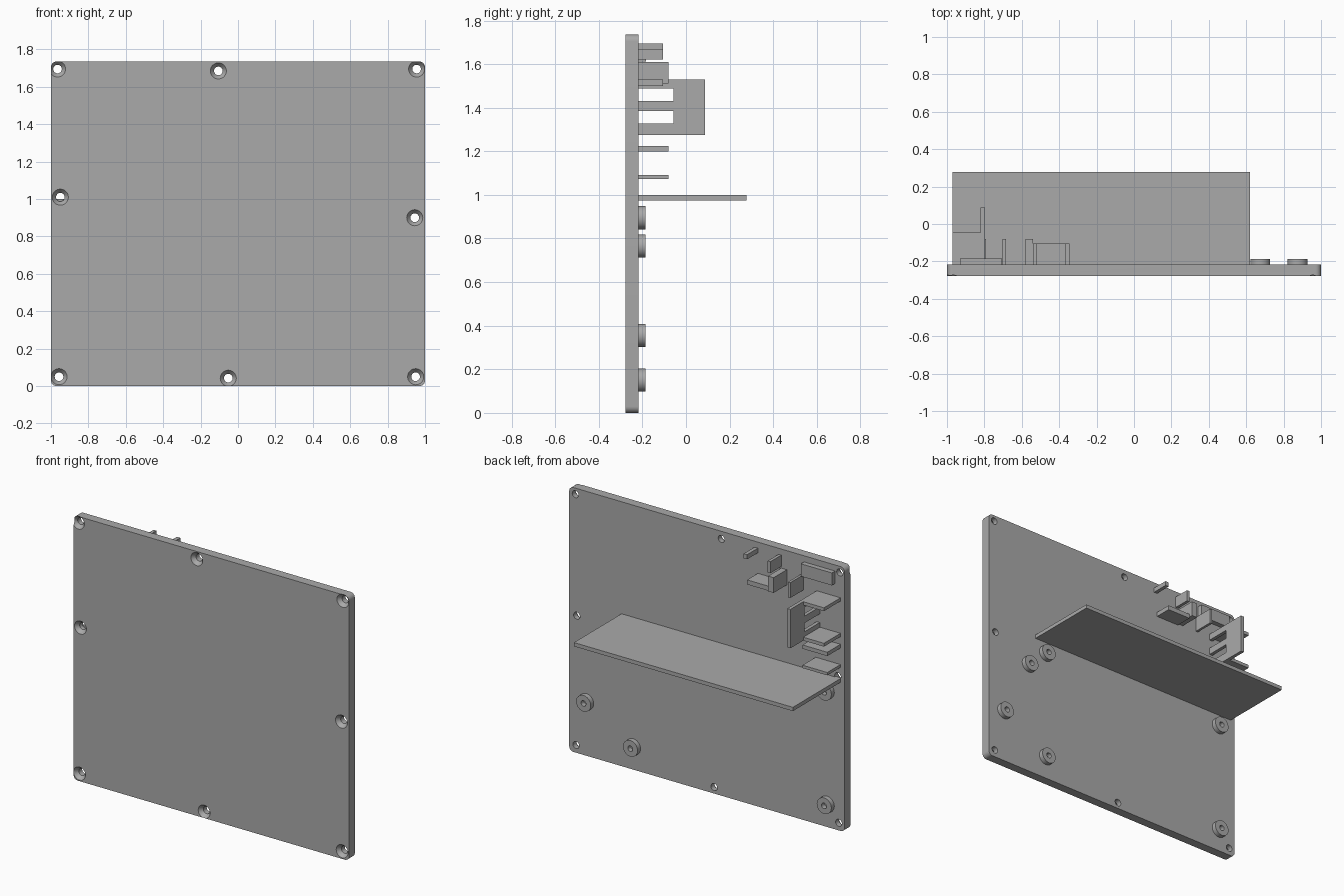
import bpy, bmesh, math

if "Cube" in bpy.data.objects:
    bpy.data.objects.remove(bpy.data.objects["Cube"], do_unlink=True)

FRONT, BACK = -0.277, -0.217   # faces of the panel along y
HEIGHT = 1.735

grey = bpy.data.materials.new("plain grey")
grey.use_nodes = True
grey.diffuse_color = (0.4, 0.4, 0.4, 1)
grey.node_tree.nodes["Principled BSDF"].inputs["Base Color"].default_value = (0.4, 0.4, 0.4, 1)


def make_object(name, bm):
    bmesh.ops.recalc_face_normals(bm, faces=bm.faces)
    mesh = bpy.data.meshes.new(name)
    bm.to_mesh(mesh)
    bm.free()
    mesh.materials.append(grey)
    obj = bpy.data.objects.new(name, mesh)
    bpy.context.collection.objects.link(obj)
    return obj


def add_box(bm, x0, x1, y0, y1, z0, z1):
    verts = bmesh.ops.create_cube(bm, size=1)["verts"]
    for v in verts:
        v.co.x = x1 if v.co.x > 0 else x0
        v.co.y = y1 if v.co.y > 0 else y0
        v.co.z = z1 if v.co.z > 0 else z0


def box(name, x0, x1, z0, z1, y1, y0=BACK - 0.01):
    bm = bmesh.new()
    add_box(bm, x0, x1, y0, y1, z0, z1)
    return make_object(name, bm)


def lathe(bm, profile, cx, cz, ring=False, steps=32):
    """Turn a (radius, y) profile about a y axis; a ring closes on itself."""
    loops = []
    for r, y in profile:
        loops.append([bm.verts.new((cx + r * math.cos(i * math.tau / steps), y,
                                    cz + r * math.sin(i * math.tau / steps)))
                      for i in range(steps)])
    pairs = list(zip(loops, loops[1:]))
    if ring:
        pairs.append((loops[-1], loops[0]))
    else:
        bm.faces.new(loops[0])
        bm.faces.new(loops[-1])
    for a, b in pairs:
        for i in range(steps):
            j = (i + 1) % steps
            bm.faces.new((a[i], a[j], b[j], b[i]))


def smooth(obj):
    bpy.ops.object.select_all(action="DESELECT")
    obj.select_set(True)
    bpy.context.view_layer.objects.active = obj
    bpy.ops.object.shade_smooth_by_angle(angle=math.radians(30))


# Panel with rounded corners
bm = bmesh.new()
add_box(bm, -1, 1, FRONT, BACK, 0, HEIGHT)
corners = [e for e in bm.edges if abs(e.verts[0].co.y - e.verts[1].co.y) > 0.01]
bmesh.ops.bevel(bm, geom=corners, offset=0.03, segments=6, profile=0.5, affect="EDGES")
panel = make_object("panel", bm)

# Countersunk screw holes
holes = [(-0.965, 1.695), (0.955, 1.695), (-0.105, 1.685), (-0.95, 1.01),
         (0.945, 0.9), (-0.957, 0.05), (-0.052, 0.042), (0.95, 0.05)]
bm = bmesh.new()
for x, z in holes:
    lathe(bm, [(0.043, FRONT - 0.02), (0.043, FRONT), (0.023, FRONT + 0.025),
               (0.023, BACK + 0.02)], x, z)
cutter = make_object("hole_cutter", bm)
cutter.hide_render = True
cut = panel.modifiers.new("screw holes", "BOOLEAN")
cut.operation = "DIFFERENCE"
cut.solver = "EXACT"
cut.object = cutter
bpy.context.view_layer.objects.active = panel
bpy.ops.object.modifier_apply(modifier=cut.name)
bpy.data.objects.remove(cutter, do_unlink=True)
smooth(panel)

# Round standoffs on the back
standoffs = [(0.535, 0.895), (0.675, 0.765), (0.875, 0.355),
             (0.535, 0.15), (-0.872, 0.895), (-0.872, 0.15)]
for n, (x, z) in enumerate(standoffs, 1):
    bm = bmesh.new()
    lathe(bm, [(0.053, BACK), (0.053, -0.186), (0.018, -0.186), (0.018, BACK)], x, z, ring=True)
    smooth(make_object(f"standoff_{n}", bm))

# Long shelf
box("shelf", -0.97, 0.62, 0.975, 1.0, 0.277)

# Upper group of small locating ribs
box("rod_rib", -0.37, -0.345, 1.665, 1.695, -0.105)
box("upright_rib", -0.54, -0.52, 1.62, 1.695, -0.105)
box("ledge_rib", -0.54, -0.37, 1.5, 1.53, -0.105)
box("block_rib", -0.58, -0.54, 1.51, 1.61, -0.08)
box("side_rib", -0.702, -0.685, 1.51, 1.61, -0.08)
box("low_wall", -0.93, -0.705, 1.613, 1.695, -0.184)

# Comb bracket: an upright plate on three fingers, with two shelves beside it
box("bracket_plate", -0.82, -0.797, 1.275, 1.53, 0.088, -0.058)
for n, (z0, z1) in enumerate([(1.275, 1.328), (1.385, 1.43), (1.488, 1.53)], 1):
    box(f"bracket_finger_{n}", -0.82, -0.797, z0, z1, -0.058)
for n, z0 in enumerate([1.275, 1.508], 1):
    box(f"bracket_shelf_{n}", -0.97, -0.82, z0, z0 + 0.022, -0.045)

# Thin tabs under the bracket
box("upper_tab", -0.97, -0.79, 1.2, 1.225, -0.08)
box("lower_tab", -0.97, -0.79, 1.073, 1.092, -0.08)
